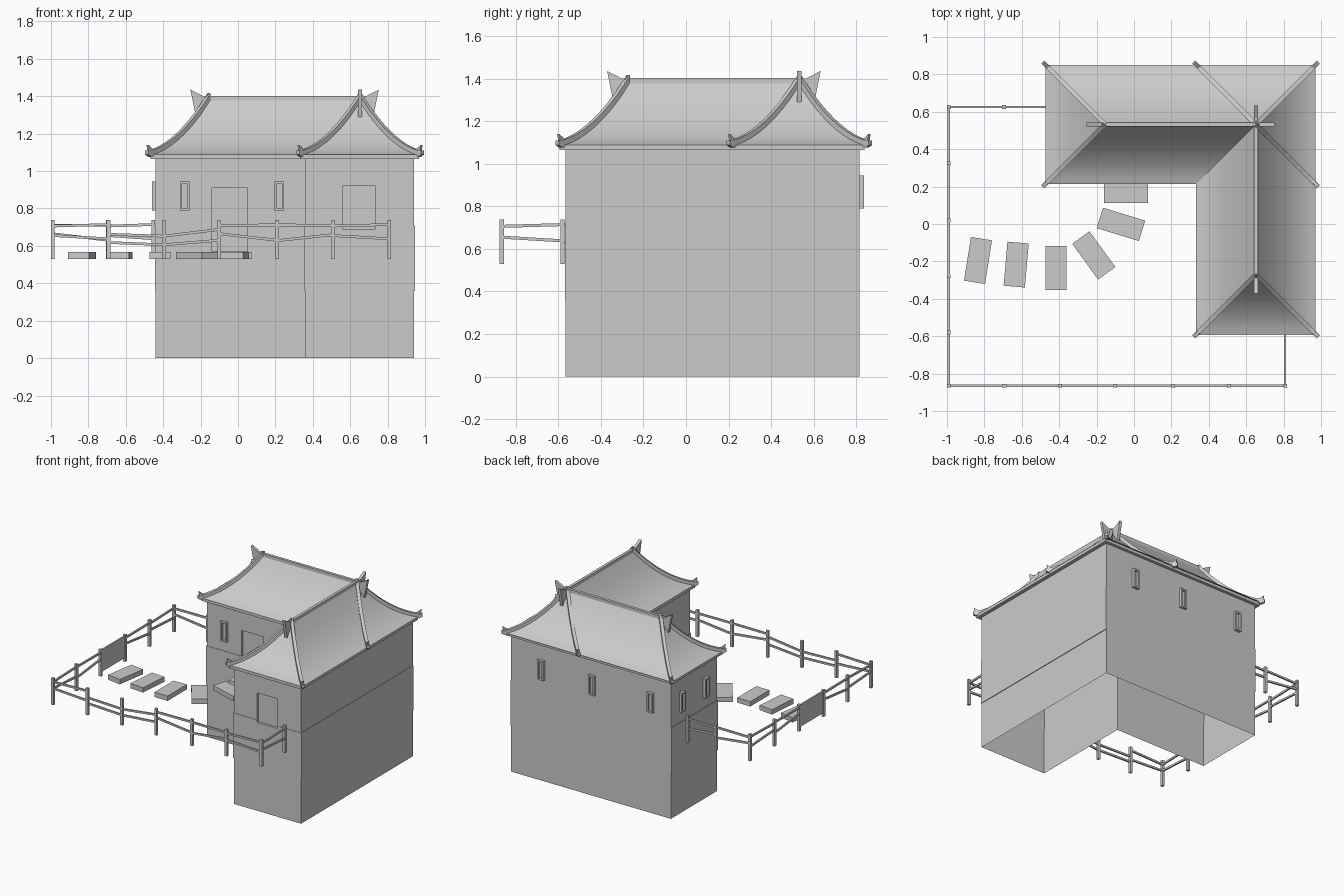
import bpy, bmesh, math
from mathutils import Vector, Matrix

if "Cube" in bpy.data.objects:
    bpy.data.objects.remove(bpy.data.objects["Cube"])

def finish(name, bm, smooth=None):
    bmesh.ops.remove_doubles(bm, verts=bm.verts, dist=1e-5)
    bmesh.ops.recalc_face_normals(bm, faces=bm.faces)
    me = bpy.data.meshes.new(name)
    bm.to_mesh(me)
    bm.free()
    ob = bpy.data.objects.new(name, me)
    bpy.context.collection.objects.link(ob)
    if smooth:
        bpy.ops.object.select_all(action='DESELECT')
        bpy.context.view_layer.objects.active = ob
        ob.select_set(True)
        bpy.ops.object.shade_smooth_by_angle(angle=math.radians(smooth))
    return ob

def add_box(bm, lo, hi, mat=None):
    lo, hi = Vector(lo), Vector(hi)
    m = Matrix.Translation((lo + hi) / 2) @ Matrix.Diagonal((*(hi - lo), 1))
    bmesh.ops.create_cube(bm, size=1, matrix=(mat or Matrix()) @ m)

def box(name, lo, hi, mat=None):
    bm = bmesh.new()
    add_box(bm, lo, hi, mat)
    return finish(name, bm)

def loft(bm, rings, caps=True):
    rings = [[bm.verts.new(p) for p in r] for r in rings]
    n = len(rings[0])
    for a, b in zip(rings, rings[1:]):
        for i in range(n):
            bm.faces.new((a[i], a[(i + 1) % n], b[(i + 1) % n], b[i]))
    if caps:
        bm.faces.new(rings[0])
        bm.faces.new(rings[-1])

def ell(z, ex=0.0, ey=0.0):
    # L-shaped outline; ex widens x, ey pushes the south edges out
    return [(-.44 - ex, .815 + max(0, ey - .005), z), (-.44 - ex, .245 - ey, z), (.36 - ex, .245 - ey, z),
            (.36 - ex, -.565 - ey, z), (.94 + ex, -.565 - ey, z), (.94 + ex, .815 + max(0, ey - .005), z)]

# Walls: L plan, slightly proud middle band, recessed door and big window, open underneath
bm = bmesh.new()
loft(bm, [ell(0), ell(.36), ell(.36, .005, .003), ell(.71, .005, .003), ell(.7101), ell(1.07)])
walls = finish("walls", bm)
cutters = [box("door_cutter", (-.14, .1, .57), (.05, .26, .91)),
           box("window_cutter", (.56, -.7, .69), (.735, -.55, .92))]
for c in cutters:
    c.hide_render = True
    mod = walls.modifiers.new("cut", 'BOOLEAN')
    mod.operation, mod.solver, mod.object = 'DIFFERENCE', 'EXACT', c
bpy.context.view_layer.update()
cut = bpy.data.meshes.new_from_object(walls.evaluated_get(bpy.context.evaluated_depsgraph_get()))
walls.modifiers.clear()
walls.data = cut
for c in cutters:
    bpy.data.objects.remove(c)
bm = bmesh.new()
bm.from_mesh(cut)
bmesh.ops.delete(bm, geom=[f for f in bm.faces if f.calc_center_median().z < .001], context='FACES')
bm.to_mesh(cut)
bm.free()

# Eave slab under the roof
bm = bmesh.new()
loft(bm, [ell(1.065, .028, .028), ell(1.088, .028, .028)])
finish("eave_slab", bm)

# Two overlapping concave hip roofs
HALF, ZE, ZR = .3175, 1.088, 1.395
def roof_z(d):
    t = max(0, d / HALF)
    return ZE + (ZR - ZE) * (.3 * t + .7 * t * t)

def fin(name, end, out):
    # upswept horn at a ridge end
    prof = [(-.03, 1.37), (-.02, 1.392), (.035, 1.402), (.1, 1.436), (.07, 1.287)]
    side = Vector((-out.y, out.x, 0)) * .011
    bm = bmesh.new()
    pts = [Vector((end.x, end.y, z)) + out * s for s, z in prof]
    loft(bm, [[p - side for p in pts], [p + side for p in pts]])
    finish(name, bm)

def hip_roof(name, x0, x1, y0, y1):
    bm = bmesh.new()
    rings = []
    for i in range(11):
        d = HALF * i / 10
        z = roof_z(d)
        rings.append([(x0 + d, y0 + d, z), (x1 - d, y0 + d, z), (x1 - d, y1 - d, z), (x0 + d, y1 - d, z)])
    loft(bm, rings, caps=False)
    bmesh.ops.dissolve_degenerate(bm, dist=1e-4, edges=bm.edges)
    finish(name, bm, 25)
    # Hip strips with upturned tips
    for k, (cx, cy, sx, sy) in enumerate([(x0, y0, 1, 1), (x1, y0, -1, 1), (x1, y1, -1, -1), (x0, y1, 1, -1)]):
        side = Vector((-sy, sx, 0)).normalized() * .012
        bm = bmesh.new()
        secs = []
        for i in range(-1, 11):
            d = HALF * i / 10 if i >= 0 else -.016
            lift = .012 if i < 0 else 0
            b = Vector((cx + sx * d, cy + sy * d, roof_z(d) + lift - .012))
            t = b + Vector((0, 0, .034 if i >= 0 else .022))
            secs.append([b - side, b + side, t + side, t - side])
        loft(bm, secs)
        horn = [(.04, 1.11), (.012, 1.117), (-.012, 1.14), (-.006, 1.1)]
        pts = [Vector((cx + sx * d, cy + sy * d, z)) for d, z in horn]
        loft(bm, [[p - side * .6 for p in pts], [p + side * .6 for p in pts]])
        finish(f"{name}_hip_strip_{k}", bm)
    # Ridge bar with a horn at each end
    a = Vector((x0 + HALF, y0 + HALF, 0))
    b = Vector((x1 - HALF, y1 - HALF, 0))
    w = Vector((.011, .011, 0))
    box(name + "_ridge", a - w + Vector((0, 0, 1.365)), b + w + Vector((0, 0, 1.402)))
    out = (b - a).normalized()
    fin(name + "_horn_a", a, -out)
    fin(name + "_horn_b", b, out)

hip_roof("main_roof", -.472, .97, .215, .85)
hip_roof("wing_roof", .335, .97, -.588, .85)

# Small framed windows: position on the wall and turn about z
def window(name, x, y, turn):
    m = Matrix.Translation((x, y, .867)) @ Matrix.Rotation(math.radians(turn), 4, 'Z')
    bm = bmesh.new()
    for s in (-1, 1):
        add_box(bm, (s * .02 - .006, -.02, -.077), (s * .02 + .006, .01, .077), m)
        add_box(bm, (-.014, -.02, s * .071 - .006), (.014, .01, s * .071 + .006), m)
    add_box(bm, (-.014, -.005, -.065), (.014, .005, .065), m)
    finish(name, bm)

for i, (x, y, t) in enumerate([(-.285, .245, 0), (.22, .245, 0), (.675, .815, 180), (.235, .815, 180),
                               (-.27, .815, 180), (-.44, .685, -90), (-.44, .39, -90)]):
    window(f"window_{i}", x, y, t)

# Doorstep and stepping slabs
for i, (x, y, a) in enumerate([(-.043, .168, 0), (-.07, -.002, -17), (-.215, -.168, -54),
                               (-.417, -.235, 90), (-.63, -.217, 85), (-.834, -.195, 81)]):
    m = Matrix.Translation((x, y, .549)) @ Matrix.Rotation(math.radians(a), 4, 'Z')
    box(f"stepping_slab_{i}", (-.118, -.057, -.019), (.118, .057, .019), m)

# Fence: posts along a line, two uneven rails per bay (z start, z end)
def rail(bm, p, q):
    p, q = Vector(p), Vector(q)
    m = Matrix.Translation((p + q) / 2) @ (q - p).to_track_quat('X', 'Z').to_matrix().to_4x4()
    h = (q - p).length / 2
    add_box(bm, (-h, -.006, -.007), (h, .006, .007), m)

def fence(name, pts, rails):
    bm = bmesh.new()
    for x, y in pts:
        add_box(bm, (x - .01, y - .01, .53), (x + .01, y + .01, .738))
    for p, q, bay in zip(pts, pts[1:], rails):
        for za, zb in bay:
            rail(bm, (*p, za), (*q, zb))
    finish(name, bm)

std = ((.706, .714), (.655, .638))
low = ((.662, .652), (.618, .606))
rise = ((.652, .688), (.606, .63))
flat = ((.71, .712), (.665, .63))
up = ((.712, .71), (.628, .66))
fence("front_fence", [(x, -.865) for x in (-.99, -.693, -.395, -.1, .208, .507, .808)],
      [std, low, rise, flat, up, std])
fence("left_fence", [(-.99, y) for y in (-.865, -.58, -.28, .02, .325, .625)], [std, up, (), flat, std])
fence("back_fence", [(-.99, .625), (-.695, .625), (-.453, .625)], [flat, std])
fence("right_fence", [(.808, -.865), (.808, -.58)], [std])

# Gate panel
box("gate", (-.996, -.275, .56), (-.984, .015, .73))
